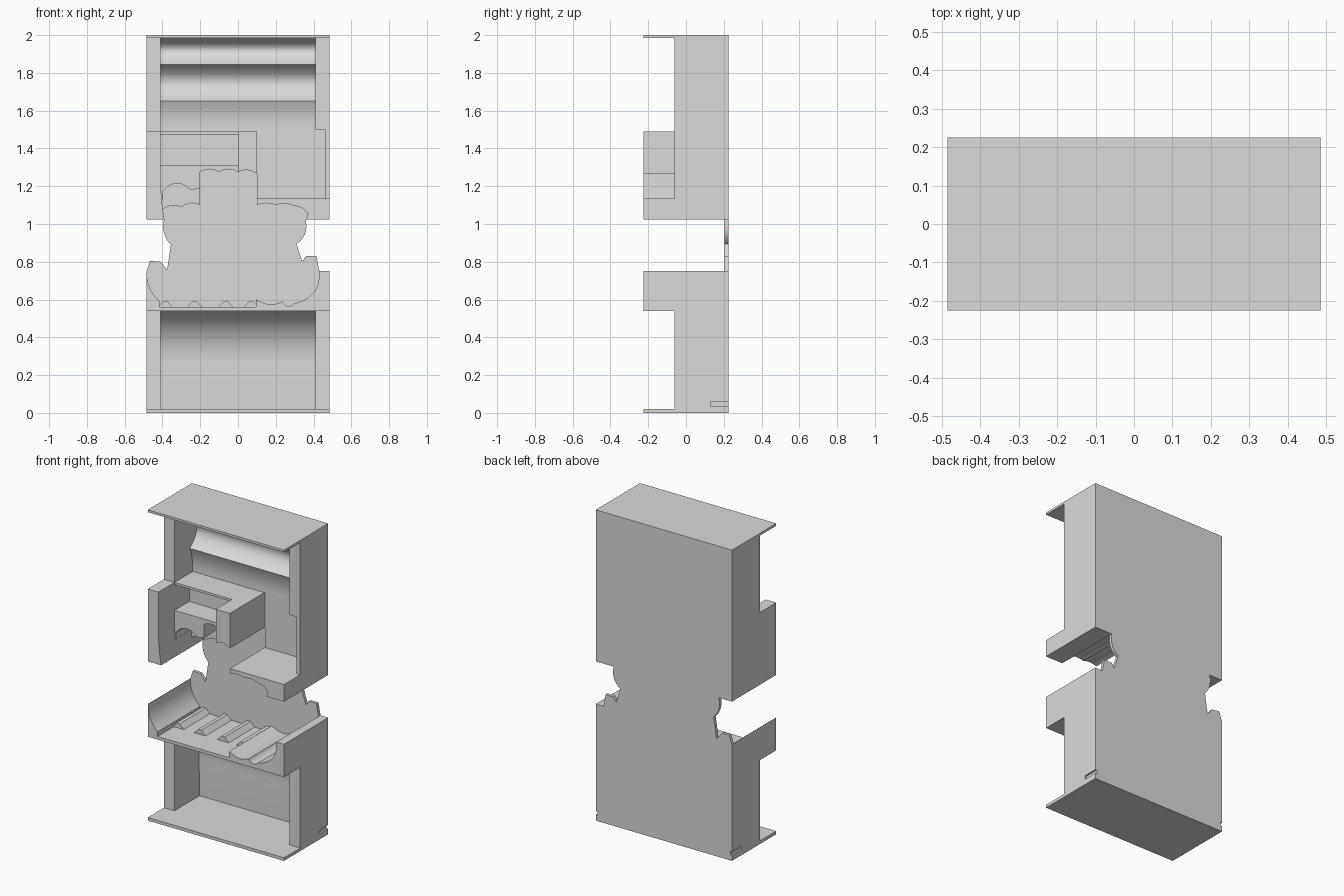
import bpy
import bmesh
import math

old = bpy.data.objects.get("Cube")
if old:
    bpy.data.objects.remove(old, do_unlink=True)

grey = bpy.data.materials.new("plain_grey")
grey.use_nodes = True
GREY = (0.7, 0.7, 0.7, 1)
grey.diffuse_color = GREY
grey.node_tree.nodes["Principled BSDF"].inputs["Base Color"].default_value = GREY

# Main dimensions
W, INNER = 0.485, 0.41
FRONT, STEP, SHEET, BACK = -0.225, -0.06, 0.205, 0.225
DECK, WAIST_TOP, WAIST_LOW, LEDGE = 1.49, 1.025, 0.75, 0.54


def prism(name, pts, a, b, axis="y"):
    """Extrude an outline from a to b: (x, z) along y, or (y, z) along x."""
    def place(p, d):
        return (p[0], d, p[1]) if axis == "y" else (d, p[0], p[1])
    bm = bmesh.new()
    near = [bm.verts.new(place(p, a)) for p in pts]
    far = [bm.verts.new(place(p, b)) for p in pts]
    bm.faces.new(near)
    bm.faces.new(far)
    for i in range(len(pts)):
        j = (i + 1) % len(pts)
        bm.faces.new((near[i], near[j], far[j], far[i]))
    bmesh.ops.recalc_face_normals(bm, faces=bm.faces)
    me = bpy.data.meshes.new(name)
    bm.to_mesh(me)
    bm.free()
    me.materials.append(grey)
    ob = bpy.data.objects.new(name, me)
    bpy.context.collection.objects.link(ob)
    bpy.ops.object.select_all(action="DESELECT")
    ob.select_set(True)
    bpy.context.view_layer.objects.active = ob
    bpy.ops.object.shade_smooth_by_angle(angle=math.radians(30))
    return ob


def box(name, x0, x1, y0, y1, z0, z1):
    return prism(name, [(x0, z0), (x1, z0), (x1, z1), (x0, z1)], y0, y1)


def arc(p, q, bulge, n=10):
    """Points from p to q, bowed to the left of travel."""
    dx, dz = q[0] - p[0], q[1] - p[1]
    length = math.hypot(dx, dz)
    out = []
    for i in range(n + 1):
        t = i / n
        k = 4 * bulge * t * (1 - t) / length
        out.append((p[0] + dx * t - dz * k, p[1] + dz * t + dx * k))
    return out


def chain(points, bulge):
    """Row of scallops through the points."""
    out = [points[0]]
    for p, q in zip(points, points[1:]):
        out += arc(p, q, bulge)[1:]
    return out


# Back sheet with shaped waist and slots near its foot
NOTCH, S0, S1 = W - 0.012, 0.036, 0.06
right_edge = [(W, 0), (W, S0), (NOTCH, S0), (NOTCH, S1), (W, S1), (W, WAIST_LOW),
              (0.43, WAIST_LOW), (0.415, 0.83), (0.36, 0.83), (0.34, 0.8)]
right_edge += arc((0.31, 0.895), (0.36, 1.01), -0.02) + [(0.36, WAIST_TOP), (W, WAIST_TOP), (W, 2)]
left_edge = [(-W, 2), (-W, WAIST_TOP), (-0.39, WAIST_TOP)]
left_edge += arc((-0.395, 1.01), (-0.355, 0.89), -0.015)
left_edge += [(-0.375, 0.757), (-0.41, 0.8), (-0.465, 0.805), (-0.483, WAIST_LOW), (-W, WAIST_LOW),
              (-W, S1), (-NOTCH, S1), (-NOTCH, S0), (-W, S0), (-W, 0)]
prism("back_panel", right_edge + left_edge, SHEET, BACK)

# Top and bottom plates
box("roof_plate", -W, W, FRONT, SHEET, 1.985, 2)
box("base_plate", -W, W, FRONT, SHEET, 0, 0.02)

# Side walls of both bays, slotted at the lower back
for s, side in ((-1, "right"), (1, "left")):
    lo, hi = sorted((s * INNER, s * W))
    box(side + "_upper_wall", lo, hi, STEP, SHEET, DECK if s < 0 else 1.5, 1.985)
    box(side + "_lower_wall", lo, hi, STEP, 0.13, 0.02, LEDGE)
    prism(side + "_slotted_wall",
          [(s * INNER, 0.02), (s * W, 0.02), (s * W, S0), (s * NOTCH, S0),
           (s * NOTCH, S1), (s * W, S1), (s * W, LEDGE), (s * INNER, LEDGE)], 0.13, SHEET)

# Curved linings behind the two bays
scoops = arc((0.07, 1.985), (0.09, 1.845), 0.065, 14)
scoops += arc((0.09, 1.845), (0.095, 1.65), 0.07, 16)[1:]
scoops += arc((0.095, 1.65), (0.125, DECK), 0.01, 8)[1:]
prism("upper_lining", scoops + [(SHEET, DECK), (SHEET, 1.985)], -INNER, INNER, "x")
cove = arc((0.03, LEDGE), (0.19, 0.25), 0.05, 20) + [(0.195, 0.02), (SHEET, 0.02), (SHEET, LEDGE)]
prism("lower_lining", cove, -INNER, INNER, "x")

# Upper middle block: outer cheek on the open side
prism("cheek_wall", [(-W, WAIST_TOP), (-0.39, WAIST_TOP), (-0.4, 1.09), (-INNER, 1.2),
                     (-INNER, DECK), (-W, DECK)], FRONT, SHEET)

# Scalloped panel, its shallow round recess and the tray over it
panel = [(0, 1.31), (-INNER, 1.31), (-INNER, 1.12), (-0.4, 1.13)]
panel += arc((-0.4, 1.17), (-0.25, 1.18), 0.04) + [(-0.2, 1.19)]
panel += chain([(-0.2, 1.275), (-0.1, 1.275), (0, 1.275)], 0.015)
prism("scalloped_panel", panel, STEP, SHEET)
prism("recess_floor", [(-0.2, 1.26), (-INNER, 1.26), (-INNER, 1.07)]
      + chain([(-0.4, 1.075), (-0.3, 1.09), (-0.2, 1.1)], 0.015), 0.1, SHEET)
box("tray_back", -INNER, 0, 0.09, SHEET, 1.31, DECK)
box("tray_shelf", -INNER, 0, STEP, 0.09, 1.475, DECK)

# Divider between tray and square pocket
prism("divider", [(0.1, DECK), (0, DECK)] + arc((0, 1.275), (0.1, 1.265), 0.015), FRONT, SHEET)

# Square pocket
box("pocket_back", 0.1, 0.46, 0.13, SHEET, 1.13, 1.5)
box("pocket_side", 0.46, W, STEP, SHEET, 1.135, 1.5)
prism("pocket_floor", [(W, 1.135), (0.1, 1.135)]
      + chain([(0.1, 1.1), (0.2, 1.1), (0.3, 1.095), (0.37, 1.055)], 0.01)
      + [(0.36, WAIST_TOP), (W, WAIST_TOP)], FRONT, SHEET)

# Lower middle block with a hollowed top
cradle = [(-W, LEDGE), (-W, WAIST_LOW)] + arc((-0.483, WAIST_LOW), (-0.415, 0.59), -0.02)
cradle += [(-0.415, 0.56), (0.095, 0.56), (0.095, 0.6)]
cradle += chain([(0.1, 0.6), (0.235, 0.59), (0.3, 0.58)], -0.02)[1:]
cradle += arc((0.3, 0.58), (0.43, WAIST_LOW), -0.045)[1:] + [(W, WAIST_LOW), (W, LEDGE)]
prism("cradle_block", cradle, FRONT, SHEET)

# Small ridges on the cradle floor
for i, x in enumerate((-0.385, -0.23, -0.065, 0.07)):
    prism("floor_ridge_%d" % (i + 1),
          [(x - 0.04, 0.56), (x + 0.04, 0.56), (x + 0.012, 0.59), (x - 0.012, 0.59)], STEP, SHEET)
